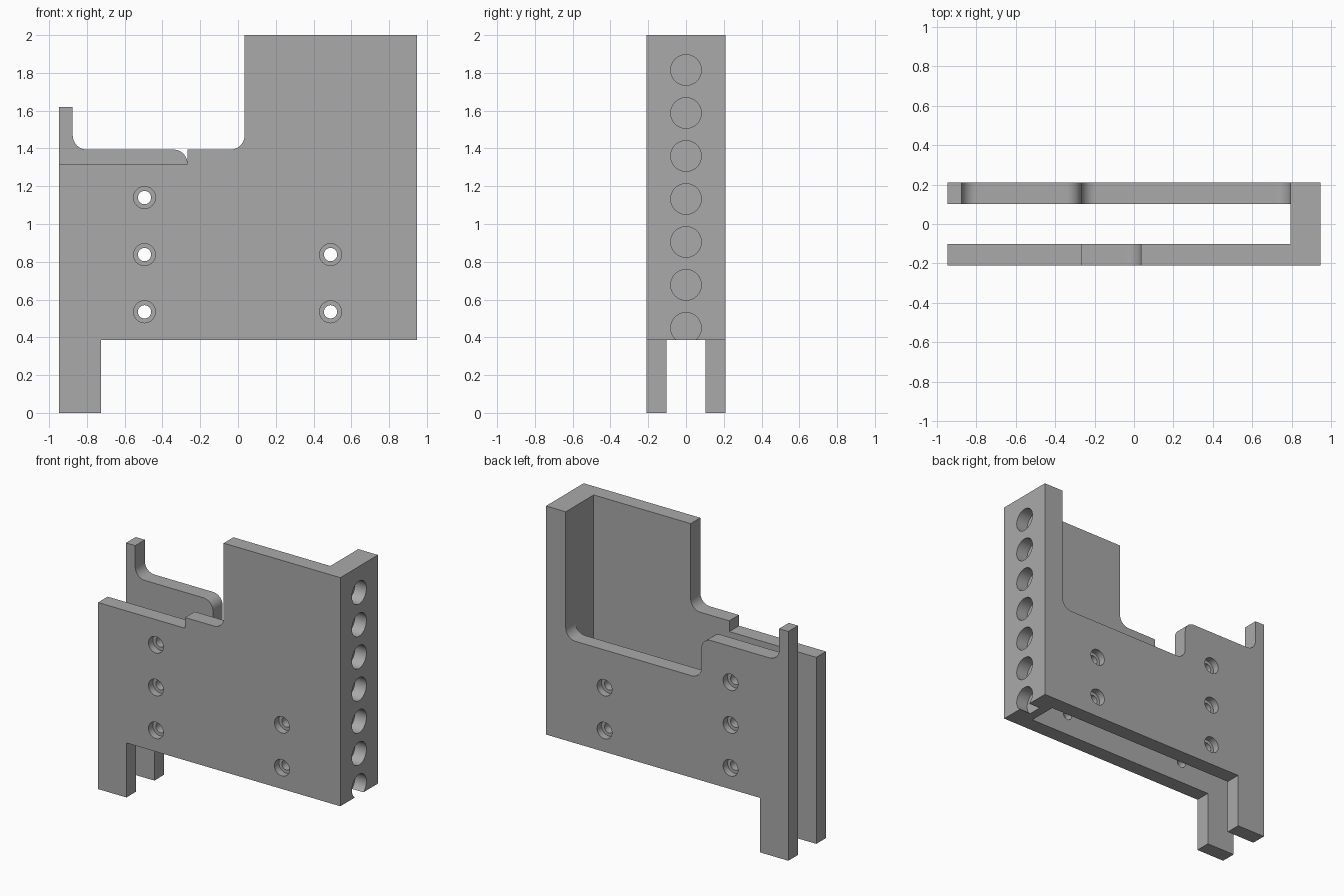
import bpy, bmesh, math
from mathutils import Matrix, Vector

if "Cube" in bpy.data.objects:
    bpy.data.objects.remove(bpy.data.objects["Cube"])

X = 0.947            # half width
Y_OUT, Y_IN = 0.21, 0.102
WALL_X = 0.793       # inner face of the end wall
R = 0.075            # fillet radius

grey = bpy.data.materials.new("grey")
grey.diffuse_color = (0.4, 0.4, 0.4, 1)
grey.use_nodes = True
grey.node_tree.nodes["Principled BSDF"].inputs["Base Color"].default_value = grey.diffuse_color


def rounded(points):
    """Outline from (x, z, radius) corners; each radius becomes an arc."""
    out = []
    for i, (x, z, r) in enumerate(points):
        p = Vector((x, z))
        if r == 0:
            out.append(p)
            continue
        a = (Vector(points[i - 1][:2]) - p).normalized()
        b = (Vector(points[(i + 1) % len(points)][:2]) - p).normalized()
        c = p + (a + b) * r
        for k in range(13):
            t = math.pi / 2 * k / 12
            out.append(c - b * r * math.cos(t) - a * r * math.sin(t))
    return out


def finish(name, bm):
    bmesh.ops.recalc_face_normals(bm, faces=bm.faces)
    mesh = bpy.data.meshes.new(name)
    bm.to_mesh(mesh)
    bm.free()
    ob = bpy.data.objects.new(name, mesh)
    bpy.context.collection.objects.link(ob)
    mesh.materials.append(grey)
    return ob


def slab(name, points, y0, y1):
    """Extrude an x-z outline from y0 to y1."""
    bm = bmesh.new()
    face = bm.faces.new([bm.verts.new((p.x, y0, p.y)) for p in rounded(points)])
    geo = bmesh.ops.extrude_face_region(bm, geom=[face])["geom"]
    bmesh.ops.translate(bm, vec=(0, y1 - y0, 0),
                        verts=[v for v in geo if isinstance(v, bmesh.types.BMVert)])
    return finish(name, bm)


def drill(name, spots, radius, depth, axis):
    """Cylinders centred on the spots, lying along the axis."""
    bm = bmesh.new()
    turn = Matrix.Rotation(math.pi / 2, 4, 'X' if axis == 'Y' else 'Y')
    for s in spots:
        bmesh.ops.create_cone(bm, cap_ends=True, segments=48, radius1=radius,
                              radius2=radius, depth=depth,
                              matrix=Matrix.Translation(s) @ turn)
    ob = finish(name, bm)
    ob.hide_render = True
    return ob


def combine(target, other, operation):
    m = target.modifiers.new(operation, 'BOOLEAN')
    m.operation, m.solver, m.object = operation, 'EXACT', other
    bpy.context.view_layer.objects.active = target
    bpy.ops.object.modifier_apply(modifier=m.name)
    bpy.data.objects.remove(other, do_unlink=True)


# Lower edge with the leg, shared by both plates
base = [(-X, 0, 0), (-0.725, 0, 0), (-0.725, 0.385, 0), (X, 0.385, 0), (X, 2, 0)]

# Front plate with tall panel and stepped left edge
body = slab("bracket_body", base + [
    (0.035, 2, 0), (0.035, 1.394, R), (-0.267, 1.394, 0),
    (-0.267, 1.318, 0), (-X, 1.318, 0)], -Y_OUT, -Y_IN)

# Back plate with slot, raised shelf and left post
back = slab("back_plate", base + [
    (WALL_X, 2, 0), (WALL_X, 1.105, R), (-0.267, 1.105, R), (-0.267, 1.394, R),
    (-0.875, 1.394, R), (-0.875, 1.62, 0), (-X, 1.62, 0)], Y_IN, Y_OUT)

# End wall joining the plates
wall = slab("end_wall", [(WALL_X, 0.385, 0), (X, 0.385, 0), (X, 2, 0), (WALL_X, 2, 0)],
            -Y_IN, Y_IN)
combine(body, wall, 'UNION')
combine(body, back, 'UNION')

# Screw holes, counterbored on both outer faces
screws = [(-0.495, 1.14), (-0.495, 0.838), (-0.495, 0.535), (0.49, 0.838), (0.49, 0.535)]
combine(body, drill("screw_holes", [(x, 0, z) for x, z in screws], 0.035, 1, 'Y'),
        'DIFFERENCE')
combine(body, drill("counterbores", [(x, s * Y_OUT, z) for x, z in screws for s in (-1, 1)],
                    0.058, 0.1, 'Y'), 'DIFFERENCE')

# Row of blind round pockets in the end wall
combine(body, drill("end_pockets", [(X, 0, 0.45 + 0.2275 * i) for i in range(7)],
                    0.081, 0.18, 'X'), 'DIFFERENCE')

# Merge coplanar faces and smooth only the rounded surfaces
bm = bmesh.new()
bm.from_mesh(body.data)
bmesh.ops.remove_doubles(bm, verts=bm.verts, dist=1e-5)
bmesh.ops.dissolve_limit(bm, angle_limit=math.radians(0.5), verts=bm.verts, edges=bm.edges)
bm.to_mesh(body.data)
bm.free()
bpy.ops.object.select_all(action='DESELECT')
body.select_set(True)
bpy.context.view_layer.objects.active = body
bpy.ops.object.shade_smooth_by_angle(angle=math.radians(30))
